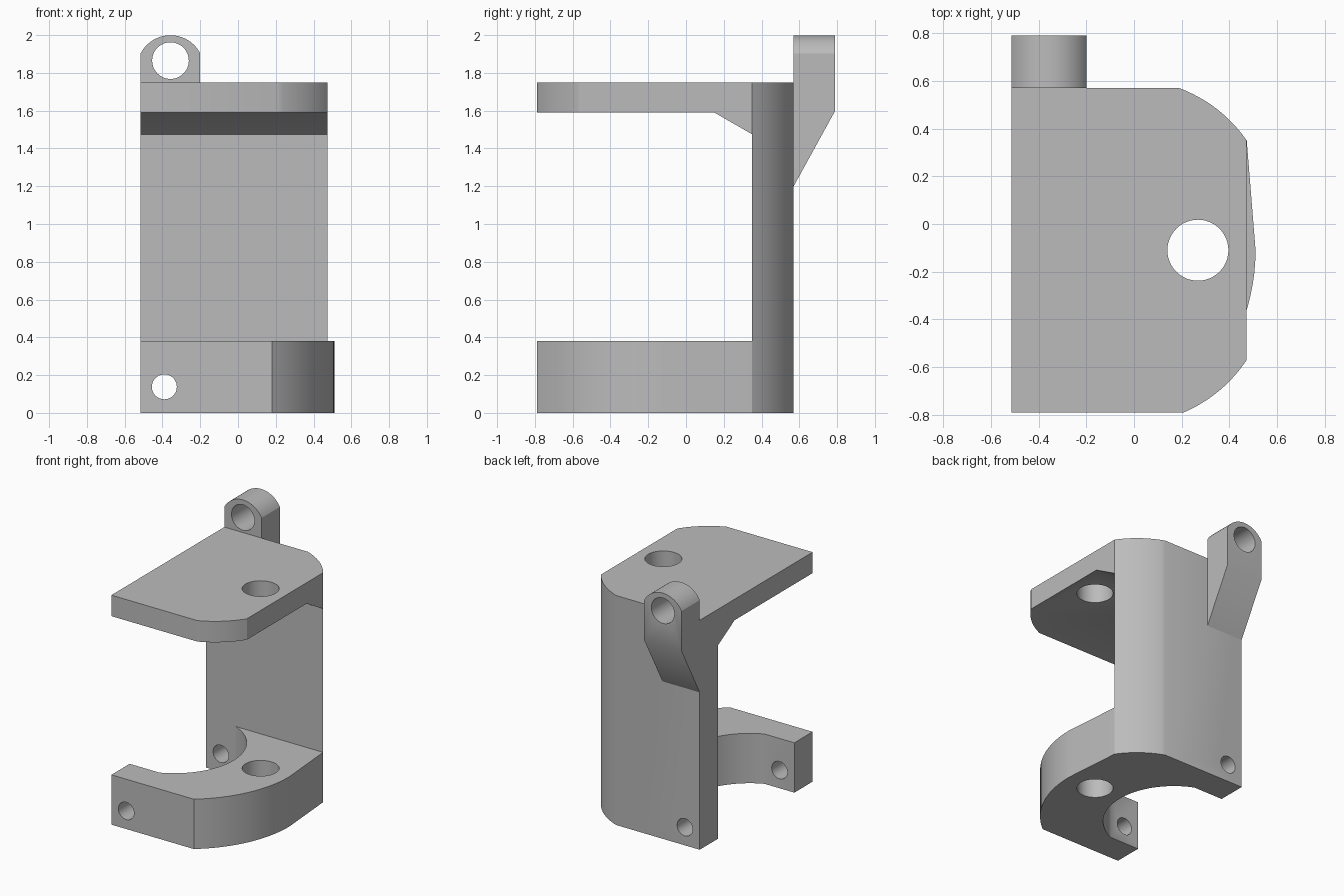
import bpy, bmesh, math
from mathutils import Vector

if "Cube" in bpy.data.objects:
    bpy.data.objects.remove(bpy.data.objects["Cube"], do_unlink=True)

grey = bpy.data.materials.new("plain_grey")
grey.use_nodes = True
COLOUR = (0.5, 0.5, 0.5, 1)
grey.diffuse_color = COLOUR
grey.node_tree.nodes["Principled BSDF"].inputs["Base Color"].default_value = COLOUR

# Shared dimensions
LEFT, RIGHT = -0.515, 0.473
FRONT, BACK = -0.79, 0.57
WALL_Y, MID_Y = 0.35, -0.11
TOP, CLAMP_TOP = 1.75, 0.38


def arc(cx, cy, start, end, n=12):
    """Points on the circle round (cx, cy) from start to end, the short way."""
    a = Vector((start[0] - cx, start[1] - cy))
    b = Vector((end[0] - cx, end[1] - cy))
    a0 = math.atan2(a.y, a.x)
    turn = (math.atan2(b.y, b.x) - a0 + math.pi) % math.tau - math.pi
    pts = []
    for i in range(n + 1):
        t = i / n
        r = a.length * (1 - t) + b.length * t
        pts.append((cx + r * math.cos(a0 + turn * t), cy + r * math.sin(a0 + turn * t)))
    return pts


def circle(cx, cy, r, n=48):
    return [(cx + r * math.cos(math.tau * i / n), cy + r * math.sin(math.tau * i / n))
            for i in range(n)]


def prism(name, pts, axis, low, high):
    """Extrude a closed profile along an axis; pts hold the other two coordinates."""
    place = {"x": lambda p, d: (d, p[0], p[1]),
             "y": lambda p, d: (p[0], d, p[1]),
             "z": lambda p, d: (p[0], p[1], d)}[axis]
    bm = bmesh.new()
    face = bm.faces.new([bm.verts.new(place(p, low)) for p in pts])
    moved = bmesh.ops.extrude_face_region(bm, geom=[face])["geom"]
    bmesh.ops.translate(bm, vec=Vector(place((0, 0), high - low)),
                        verts=[v for v in moved if isinstance(v, bmesh.types.BMVert)])
    bmesh.ops.recalc_face_normals(bm, faces=bm.faces)
    mesh = bpy.data.meshes.new(name)
    bm.to_mesh(mesh)
    bm.free()
    mesh.materials.append(grey)
    obj = bpy.data.objects.new(name, mesh)
    bpy.context.collection.objects.link(obj)
    return obj


def combine(obj, cutter, operation="DIFFERENCE"):
    """Apply a boolean and remove the helper."""
    mod = obj.modifiers.new("cut", "BOOLEAN")
    mod.object, mod.operation, mod.solver = cutter, operation, "EXACT"
    bpy.context.view_layer.update()
    result = bpy.data.meshes.new_from_object(
        obj.evaluated_get(bpy.context.evaluated_depsgraph_get()))
    obj.modifiers.clear()
    obj.data = result
    bpy.data.objects.remove(cutter, do_unlink=True)


# Frame: back wall, gusset and top plate as one side profile, trimmed to the plan outline
side = [(WALL_Y, 0), (BACK + 0.1, 0), (BACK + 0.1, TOP), (FRONT - 0.1, TOP),
        (FRONT - 0.1, 1.59), (0.15, 1.59), (WALL_Y, 1.475)]
frame = prism("frame", side, "x", LEFT - 0.1, RIGHT + 0.1)
plan = ([(LEFT, FRONT)]
        + arc(0.01, -0.21, (0.21, FRONT), (RIGHT, -0.57))
        + arc(0, 0, (RIGHT, WALL_Y), (0.19, BACK))
        + [(LEFT, BACK)])
combine(frame, prism("outline", plan, "z", -0.2, 2.2), "INTERSECT")

# Lower clamp: bowed outer side and a round recess open to the right
ARM_Y = 2 * MID_Y - WALL_Y
recess_x = -0.46
clamp_plan = ([(LEFT, FRONT)]
              + arc(-0.356, MID_Y, (0.18, FRONT), (0.51, MID_Y), 16)
              + [(RIGHT, WALL_Y)]
              + arc(recess_x, MID_Y, (-0.264, WALL_Y), (0.04, MID_Y), 16)
              + arc(recess_x, MID_Y, (0.04, MID_Y), (-0.264, ARM_Y), 16)[1:]
              + [(LEFT, ARM_Y)])
clamp = prism("lower_clamp", clamp_plan, "z", 0, CLAMP_TOP)

# Vertical and cross bores through both parts
for part in (frame, clamp):
    combine(part, prism("vertical_bore", circle(0.268, MID_Y, 0.128), "z", -0.2, 2.2))
    combine(part, prism("cross_bore", circle(-0.39, 0.138, 0.066), "y", -1, 1))

# Hinge lug on the back, sloped underneath and rounded on top
LUG_RIGHT, LUG_BACK = -0.2, 0.79
lug_x = (LEFT + LUG_RIGHT) / 2
lug = prism("hinge_lug",
            [(BACK, 1.2), (LUG_BACK, 1.6), (LUG_BACK, 2.1), (BACK, 2.1)],
            "x", LEFT, LUG_RIGHT)
crown = ([(LEFT, 1)] + arc(lug_x, 1.822, (LEFT, 1.903), (LUG_RIGHT, 1.903), 20)
         + [(LUG_RIGHT, 1)])
crown = [(x + math.copysign(0.0005, x - lug_x), z) for x, z in crown]
combine(lug, prism("crown", crown, "y", 0.4, 1), "INTERSECT")
combine(lug, prism("hinge_bore", circle(lug_x, 1.865, 0.097), "y", 0.4, 1))

# Smooth curved walls, keep hard edges
bpy.ops.object.select_all(action="DESELECT")
for part in (frame, clamp, lug):
    part.select_set(True)
bpy.context.view_layer.objects.active = frame
bpy.ops.object.shade_smooth_by_angle(angle=math.radians(30))
